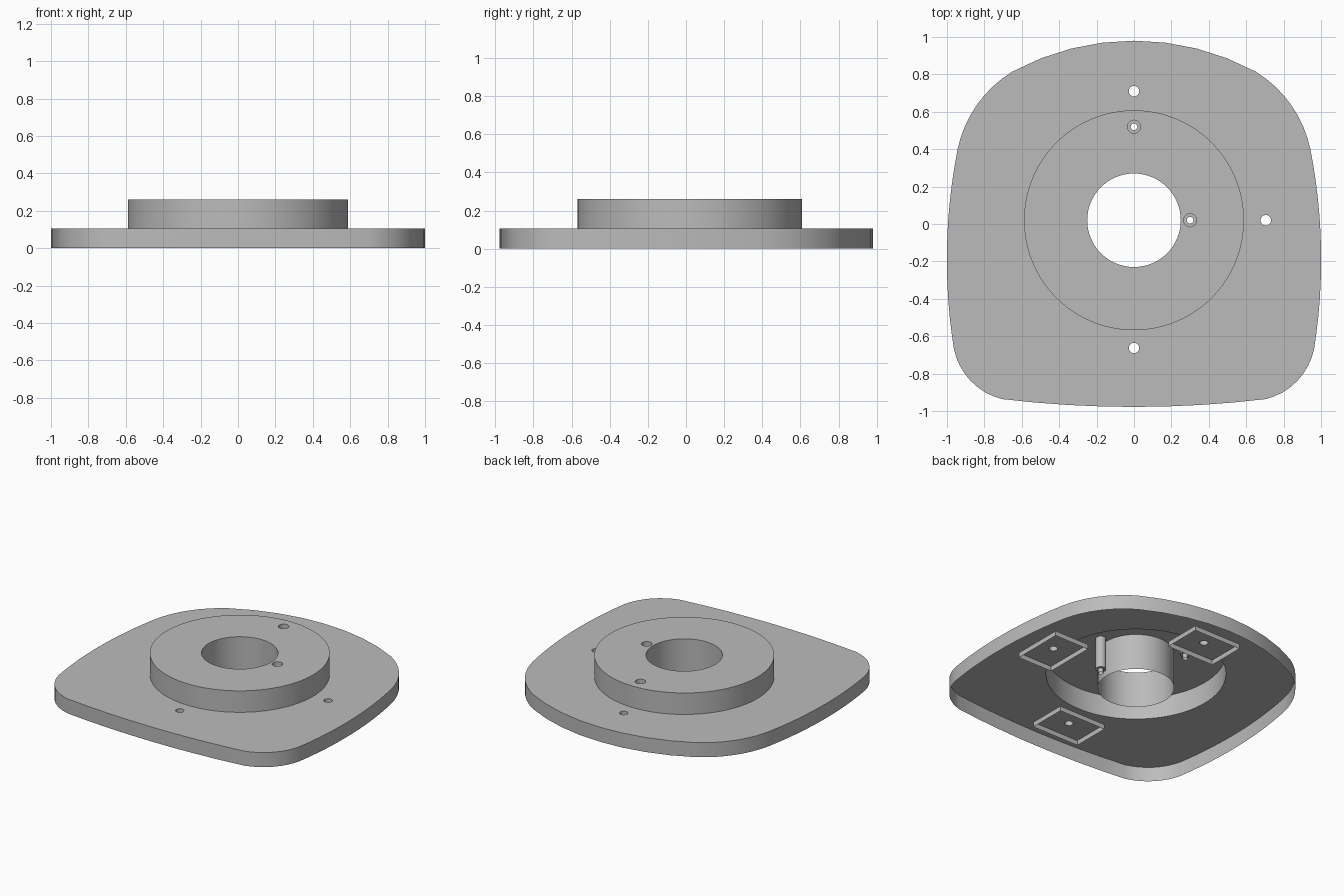
import bpy, bmesh, math
from mathutils import Vector

cube = bpy.data.objects.get("Cube")
if cube:
    bpy.data.objects.remove(cube, do_unlink=True)

PLATE_Z, DISC_Z, POCKET_Z, STEP_Z = 0.105, 0.26, 0.035, 0.03
CY = 0.02                       # centre of the round parts along y

grey = bpy.data.materials.new("plain_grey")
grey.use_nodes = True
colour = (0.5, 0.5, 0.5, 1)
grey.diffuse_color = colour
grey.node_tree.nodes["Principled BSDF"].inputs["Base Color"].default_value = colour


def circle(x, y, r, n=64):
    return [(x + r * math.cos(math.tau * i / n), y + r * math.sin(math.tau * i / n))
            for i in range(n)]


def rectangle(x, y, w, d):
    return [(x + sx * w / 2, y + sy * d / 2)
            for sx, sy in ((-1, -1), (1, -1), (1, 1), (-1, 1))]


def arc(a, b, c, n):
    """Points on the circle through a, b, c, from a up to but without c."""
    a, b, c = Vector(a), Vector(b), Vector(c)
    d = 2 * (a.x * (b.y - c.y) + b.x * (c.y - a.y) + c.x * (a.y - b.y))
    sa, sb, sc = a.length_squared, b.length_squared, c.length_squared
    o = Vector(((sa * (b.y - c.y) + sb * (c.y - a.y) + sc * (a.y - b.y)) / d,
                (sa * (c.x - b.x) + sb * (a.x - c.x) + sc * (b.x - a.x)) / d))
    start = math.atan2(a.y - o.y, a.x - o.x)
    sweep = (math.atan2(c.y - o.y, c.x - o.x) - start + math.pi) % math.tau - math.pi
    r = (a - o).length
    return [(o.x + r * math.cos(start + sweep * i / n),
             o.y + r * math.sin(start + sweep * i / n)) for i in range(n)]


def wall(bm, pts, z0, z1, inward=False):
    if inward:
        pts = pts[::-1]
    low = [bm.verts.new((x, y, z0)) for x, y in pts]
    high = [bm.verts.new((x, y, z1)) for x, y in pts]
    for i in range(len(pts)):
        j = (i + 1) % len(pts)
        bm.faces.new((low[i], low[j], high[j], high[i]))


def sheet(bm, loops, z, up=True):
    """Flat face: the first loop is the border, the others are holes."""
    edges = []
    for pts in loops:
        vs = [bm.verts.new((x, y, z)) for x, y in pts]
        edges += [bm.edges.new((vs[i - 1], vs[i])) for i in range(len(vs))]
    made = bmesh.ops.triangle_fill(bm, use_beauty=True, use_dissolve=False,
                                   edges=edges, normal=(0, 0, 1))
    for f in made["geom"]:
        if isinstance(f, bmesh.types.BMFace):
            f.normal_update()
            if (f.normal.z > 0) != up:
                f.normal_flip()


def finish(bm, name):
    bmesh.ops.remove_doubles(bm, verts=bm.verts, dist=0.0001)
    mesh = bpy.data.meshes.new(name)
    bm.to_mesh(mesh)
    bm.free()
    mesh.materials.append(grey)
    ob = bpy.data.objects.new(name, mesh)
    bpy.context.collection.objects.link(ob)
    bpy.ops.object.select_all(action="DESELECT")
    ob.select_set(True)
    bpy.context.view_layer.objects.active = ob
    bpy.ops.object.shade_smooth_by_angle(angle=math.radians(30))


# Plate outline: bowed sides with large back and small front corners
back, side = (0.65, 0.815), (0.943, 0.40)
low_side, front = (0.963, -0.668), (0.706, -0.936)


def flip(p):
    return (-p[0], p[1])


outline = (arc(front, (0.872, -0.84), low_side, 8)
           + arc(low_side, (1, -0.13), side, 12)
           + arc(side, (0.838, 0.64), back, 8)
           + arc(back, (0, 0.98), flip(back), 8)
           + arc(flip(back), (-0.838, 0.64), flip(side), 8)
           + arc(flip(side), (-1, -0.13), flip(low_side), 12)
           + arc(flip(low_side), (-0.872, -0.84), flip(front), 8)
           + arc(flip(front), (0, -0.978), front, 8))

disc = circle(0, CY, 0.588, 96)
hub = circle(0, CY, 0.25)
mounts = {"back": (0, 0.71), "left": (0.705, CY), "front": (0, -0.663)}
wells = {"back": (0, 0.52), "left": (0.3, CY)}
mount_holes = {k: circle(x, y, 0.028, 32) for k, (x, y) in mounts.items()}
well_holes = {k: circle(x, y, 0.035, 32) for k, (x, y) in wells.items()}

# Base plate: open-bottomed shell
bm = bmesh.new()
wall(bm, outline, 0, PLATE_Z)
sheet(bm, [outline, disc] + list(mount_holes.values()), PLATE_Z)
finish(bm, "base_plate")

# Raised disc
bm = bmesh.new()
wall(bm, disc, PLATE_Z, DISC_Z)
sheet(bm, [disc, hub] + list(well_holes.values()), DISC_Z)
finish(bm, "raised_disc")

# Central bore
bm = bmesh.new()
wall(bm, hub, 0, DISC_Z, inward=True)
finish(bm, "center_bore")

# Mounting pockets under the plate, each with a hole up to the plate top
for key, (x, y) in mounts.items():
    w, d = (0.275, 0.375) if key == "left" else (0.375, 0.275)
    pocket = rectangle(x, y, w, d)
    bm = bmesh.new()
    wall(bm, pocket, 0, POCKET_Z, inward=True)
    sheet(bm, [pocket, mount_holes[key]], POCKET_Z, up=False)
    wall(bm, mount_holes[key], POCKET_Z, PLATE_Z, inward=True)
    finish(bm, key + "_mount_pocket")

# Stepped screw wells through the disc
for key, (x, y) in wells.items():
    thin = circle(x, y, 0.018, 32)
    bm = bmesh.new()
    wall(bm, well_holes[key], STEP_Z, DISC_Z, inward=True)
    sheet(bm, [well_holes[key], thin], STEP_Z)
    wall(bm, thin, 0, STEP_Z, inward=True)
    finish(bm, key + "_screw_well")
